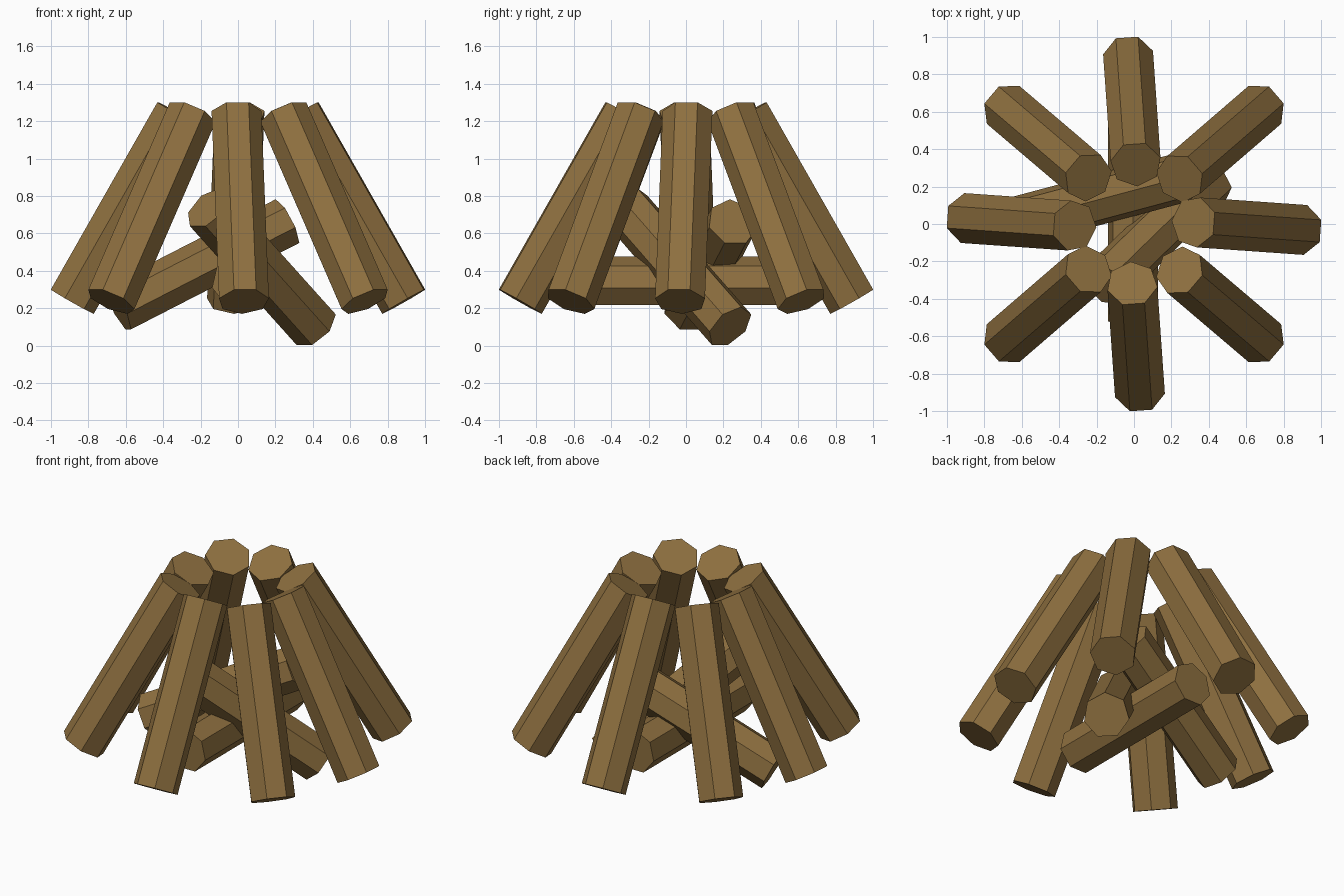
import bpy, bmesh, math
from mathutils import Vector

if "Cube" in bpy.data.objects:
    bpy.data.objects.remove(bpy.data.objects["Cube"])

RADIUS = 0.137
SIDES = 7

wood = bpy.data.materials.new("wood")
wood.diffuse_color = (0.27, 0.16, 0.05, 1)
wood.use_nodes = True
wood.node_tree.nodes["Principled BSDF"].inputs["Base Color"].default_value = wood.diffuse_color


def log(name, a, b, ref):
    """Seven-sided log from a to b, with one ridge turned toward ref."""
    a, b = Vector(a), Vector(b)
    axis = (b - a).normalized()
    u = (ref - axis * ref.dot(axis)).normalized()
    v = axis.cross(u)
    bm = bmesh.new()
    rings = []
    for end in (a, b):
        ring = []
        for i in range(SIDES):
            t = 2 * math.pi * i / SIDES
            ring.append(bm.verts.new(end + RADIUS * (u * math.cos(t) + v * math.sin(t))))
        rings.append(ring)
    low, high = rings
    bm.faces.new(low[::-1])
    bm.faces.new(high)
    for i in range(SIDES):
        j = (i + 1) % SIDES
        bm.faces.new((low[i], low[j], high[j], high[i]))
    mesh = bpy.data.meshes.new(name)
    bm.to_mesh(mesh)
    bm.free()
    mesh.materials.append(wood)
    obj = bpy.data.objects.new(name, mesh)
    bpy.context.collection.objects.link(obj)


# outer ring of leaning logs: foot and tip for half the ring, turned 180 degrees for the rest
DOWN = Vector((0, 0, -1))
FOOT_Z, TIP_Z = 0.238, 1.24
half_ring = [
    ((0.89, -0.03), (0.32, 0.01)),
    ((0.68, 0.62), (0.245, 0.245)),
    ((-0.03, 0.89), (0.01, 0.32)),
    ((-0.68, 0.62), (-0.245, 0.25)),
]
for i, (foot, tip) in enumerate(half_ring):
    for s in (1, -1):
        log(f"leaning_log_{i + (1 if s > 0 else 5)}",
            (s * foot[0], s * foot[1], FOOT_Z), (s * tip[0], s * tip[1], TIP_Z), DOWN)

# inner pile of three logs
UP = Vector((0, 0, 1))
log("inner_log_level", (-0.005, -0.52, 0.34), (-0.005, 0.53, 0.34), UP)
log("inner_log_crossing", (0.41, 0.235, 0.1), (-0.16, -0.32, 0.735), UP)
log("inner_log_raised", (-0.64, 0.01, 0.198), (0.26, 0.25, 0.66), UP)
